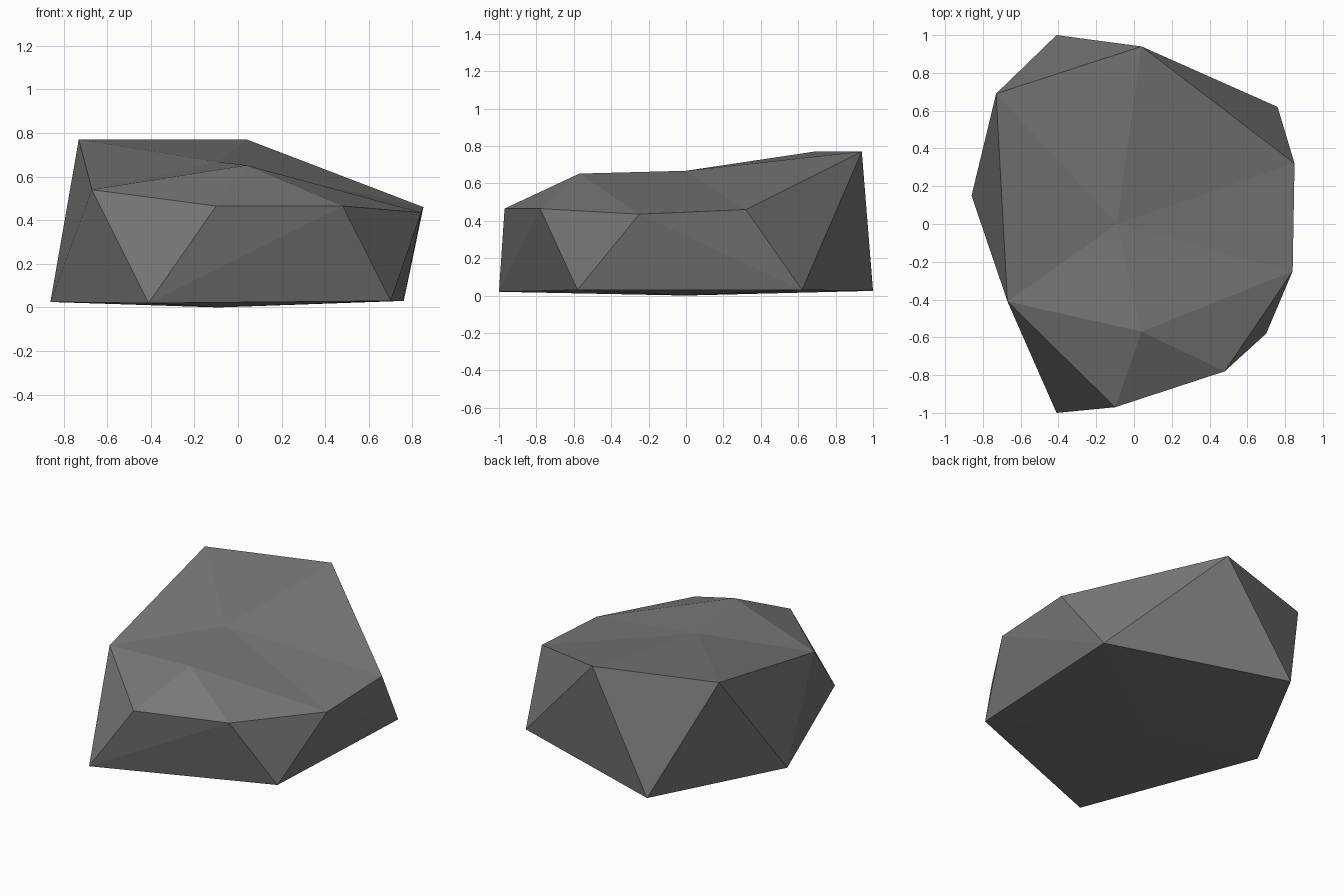
import bpy
import bmesh

if "Cube" in bpy.data.objects:
    bpy.data.objects.remove(bpy.data.objects["Cube"], do_unlink=True)

# Stone colour
stone = bpy.data.materials.new("dark_grey_stone")
stone.use_nodes = True
grey = (0.19, 0.19, 0.19, 1)
stone.diffuse_color = grey
shader = next(n for n in stone.node_tree.nodes if n.type == "BSDF_PRINCIPLED")
shader.inputs["Base Color"].default_value = grey
shader.inputs["Roughness"].default_value = 1

bm = bmesh.new()


def ring(points):
    return [bm.verts.new(p) for p in points]


# Base outline and upper rim, both clockwise from the back
base = ring([(-.41, 1, .025), (.76, .62, .03), (.70, -.58, .03),
             (-.41, -1, .02), (-.86, .15, .025)])
rim = ring([(-.73, .69, .77), (.04, .94, .77), (.85, .32, .46), (.84, -.25, .435),
            (.48, -.78, .465), (-.10, -.97, .465), (-.67, -.41, .54)])
under, crown, brow = ring([(-.09, 0, 0), (-.09, 0, .667), (.04, -.57, .652)])


def fan(centre, loop):
    for a, b in zip(loop, loop[1:]):
        bm.faces.new((centre, a, b))


# Underside
fan(under, base + base[:1])

# Flanks: each base corner fans over the rim points above it
spans = [(0, 1), (1, 3), (3, 4), (4, 6), (6, 7)]
for i, (first, last) in enumerate(spans):
    above = [rim[k % len(rim)] for k in range(first, last + 1)]
    fan(base[i], above)
    bm.faces.new((base[i], above[-1], base[(i + 1) % len(base)]))

# Top: main crown and the lower front brow
fan(crown, [rim[6]] + rim[:4] + [brow, rim[6]])
fan(brow, rim[3:])

bmesh.ops.recalc_face_normals(bm, faces=bm.faces)
mesh = bpy.data.meshes.new("rock")
bm.to_mesh(mesh)
bm.free()
mesh.materials.append(stone)
rock = bpy.data.objects.new("rock", mesh)
bpy.context.collection.objects.link(rock)
